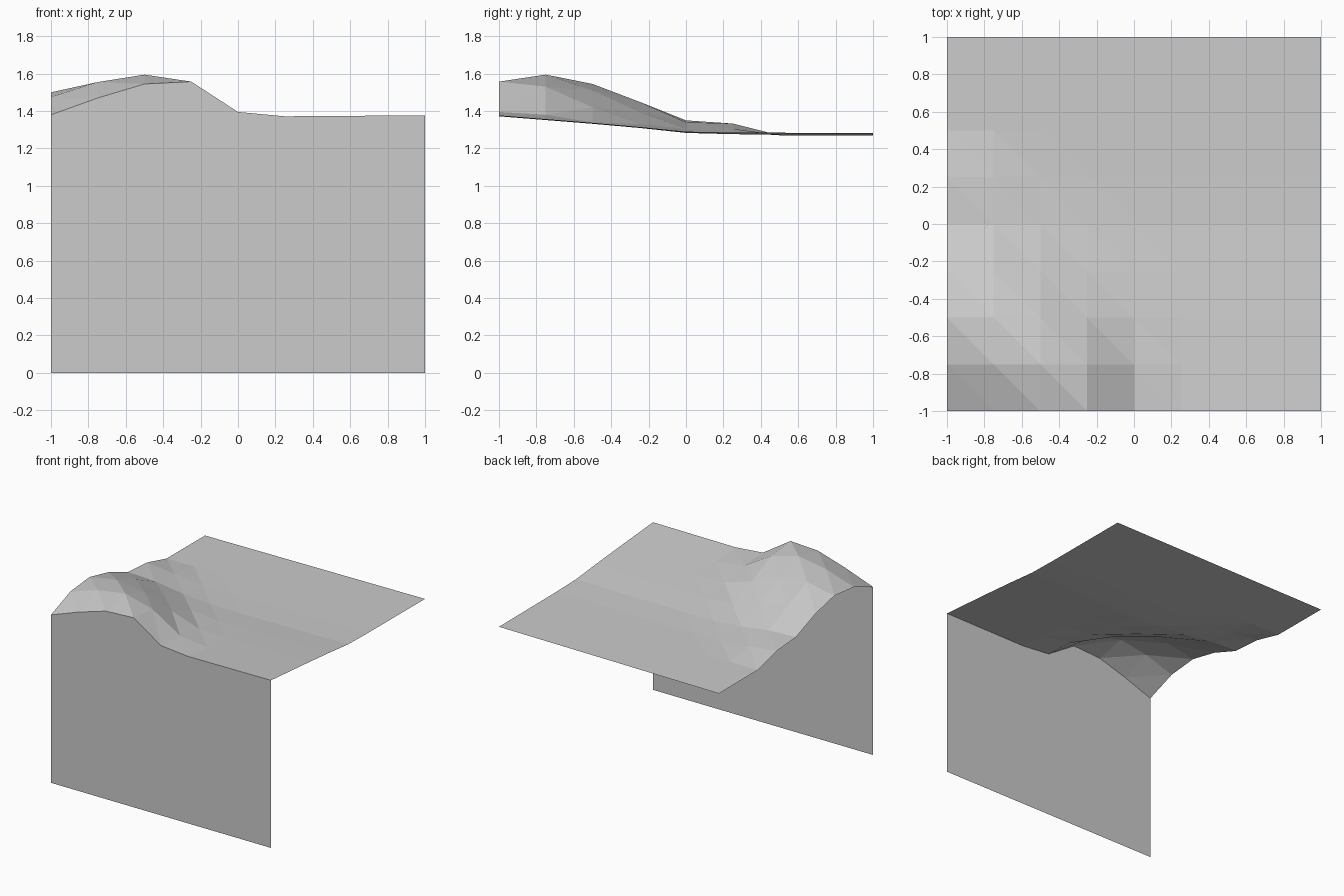
import bpy
import bmesh

cube = bpy.data.objects.get("Cube")
if cube:
    bpy.data.objects.remove(cube, do_unlink=True)

STEPS = 8
CELL = 2 / STEPS

# Ground height along the depth, front to back
SLOPE = [1.37, 1.35, 1.33, 1.308, 1.283, 1.278, 1.277, 1.276, 1.275]

# Hill height above the slope, in thousandths, rows front to back
HILL = [
    [17, 105, 178, 189, 25],
    [132, 210, 248, 182, 30],
    [177, 220, 184, 92, 10],
    [144, 147, 90, 24, 2],
    [74, 62, 25, 6, 0],
    [62, 32, 5, 0, 0],
]


def ground_point(column, row):
    """Position of one grid point on the terrain."""
    x = -1 + column * CELL
    y = -1 + row * CELL
    z = SLOPE[row] + 0.007 * x
    if row < len(HILL) and column < len(HILL[row]):
        z += HILL[row][column] / 1000
    return x, y, z


def finish(name, bm, material):
    """Turn a bmesh into a flat shaded object."""
    mesh = bpy.data.meshes.new(name)
    bm.to_mesh(mesh)
    bm.free()
    mesh.materials.append(material)
    obj = bpy.data.objects.new(name, mesh)
    bpy.context.collection.objects.link(obj)
    return obj


# Single plain grey
grey = bpy.data.materials.new("plain_grey")
grey.use_nodes = True
colour = (0.6, 0.6, 0.6, 1)
grey.diffuse_color = colour
grey.node_tree.nodes["Principled BSDF"].inputs["Base Color"].default_value = colour

# Terrain sheet, each cell split along the same diagonal
bm = bmesh.new()
grid = [[bm.verts.new(ground_point(c, r)) for c in range(STEPS + 1)]
        for r in range(STEPS + 1)]
for r in range(STEPS):
    for c in range(STEPS):
        near_left, near_right = grid[r][c], grid[r][c + 1]
        far_left, far_right = grid[r + 1][c], grid[r + 1][c + 1]
        bm.faces.new((near_left, near_right, far_left))
        bm.faces.new((near_right, far_right, far_left))
finish("terrain_sheet", bm, grey)

# Front wall, dropping from the terrain edge to the floor
bm = bmesh.new()
top = [bm.verts.new(ground_point(c, 0)) for c in range(STEPS + 1)]
bottom = [bm.verts.new((v.co.x, v.co.y, 0)) for v in top]
for c in range(STEPS):
    bm.faces.new((bottom[c], bottom[c + 1], top[c + 1], top[c]))
finish("front_wall", bm, grey)
